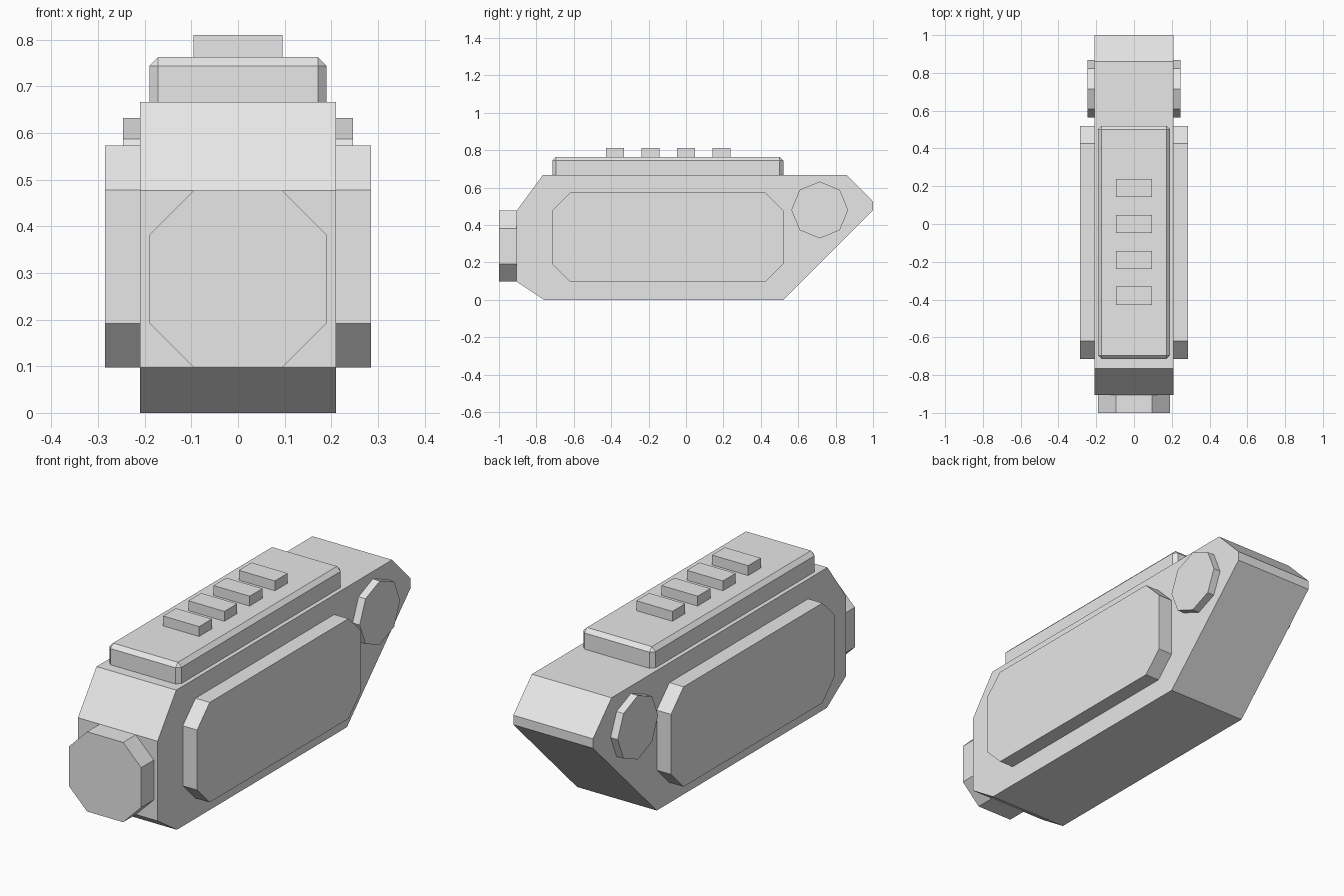
import bpy
import bmesh
from mathutils import Vector
from math import cos, sin, pi

cube = bpy.data.objects.get("Cube")
if cube:
    bpy.data.objects.remove(cube, do_unlink=True)

# Single light grey material
GREY = (0.8, 0.8, 0.8, 1.0)
grey = bpy.data.materials.new("light_grey")
grey.use_nodes = True
grey.diffuse_color = GREY
grey.node_tree.nodes["Principled BSDF"].inputs["Base Color"].default_value = GREY


def finish(name, bm):
    bmesh.ops.recalc_face_normals(bm, faces=bm.faces)
    mesh = bpy.data.meshes.new(name)
    bm.to_mesh(mesh)
    bm.free()
    mesh.materials.append(grey)
    obj = bpy.data.objects.new(name, mesh)
    bpy.context.collection.objects.link(obj)
    return obj


def prism(name, profile, axis, start, end):
    """Extrude a 2D profile along x (profile is y, z) or y (profile is x, z)."""
    bm = bmesh.new()
    place = (lambda a, b: (start, a, b)) if axis == "x" else (lambda a, b: (a, start, b))
    face = bm.faces.new([bm.verts.new(place(a, b)) for a, b in profile])
    new = bmesh.ops.extrude_face_region(bm, geom=[face])["geom"]
    step = end - start
    move = Vector((step, 0, 0)) if axis == "x" else Vector((0, step, 0))
    bmesh.ops.translate(bm, vec=move, verts=[v for v in new if isinstance(v, bmesh.types.BMVert)])
    return finish(name, bm)


def box(name, low, high, bevel=0):
    """Box between two corners; bevel every edge except those of the base."""
    bm = bmesh.new()
    bmesh.ops.create_cube(bm, size=1)
    low, high = Vector(low), Vector(high)
    bmesh.ops.scale(bm, vec=high - low, verts=bm.verts)
    bmesh.ops.translate(bm, vec=(low + high) / 2, verts=bm.verts)
    if bevel:
        edges = [e for e in bm.edges if max(v.co.z for v in e.verts) > low.z + 0.01]
        bmesh.ops.bevel(bm, geom=edges, offset=bevel, segments=1, affect="EDGES")
    return finish(name, bm)


def cut_rect(a0, a1, b0, b1, c):
    """Rectangle with its corners cut off."""
    return [(a0 + c, b0), (a1 - c, b0), (a1, b0 + c), (a1, b1 - c),
            (a1 - c, b1), (a0 + c, b1), (a0, b1 - c), (a0, b0 + c)]


# Main body
body = [(-0.76, 0), (0.52, 0), (1, 0.48), (1, 0.525), (0.86, 0.667),
        (-0.765, 0.667), (-0.905, 0.477), (-0.905, 0.097)]
prism("body", body, "x", -0.21, 0.21)

# Octagonal front block
prism("front_block", cut_rect(-0.19, 0.19, 0.097, 0.477, 0.095), "y", -1, -0.9)

# Side panels and octagonal rear discs
panel = cut_rect(-0.715, 0.52, 0.097, 0.573, 0.095)
disc = [(0.715 + 0.152 * cos(i * pi / 4), 0.48 + 0.152 * sin(i * pi / 4)) for i in range(8)]
for side, s in (("left", 1), ("right", -1)):
    prism(side + "_panel", panel, "x", s * 0.2, s * 0.285)
    prism(side + "_disc", disc, "x", s * 0.2, s * 0.247)

# Bevelled top slab with a row of studs
box("top_slab", (-0.19, -0.715, 0.66), (0.19, 0.52, 0.763), 0.019)
for i in range(4):
    y = 0.19 - 0.19 * i
    box(f"stud_{i + 1}", (-0.095, y - 0.048, 0.755), (0.095, y + 0.048, 0.81))
